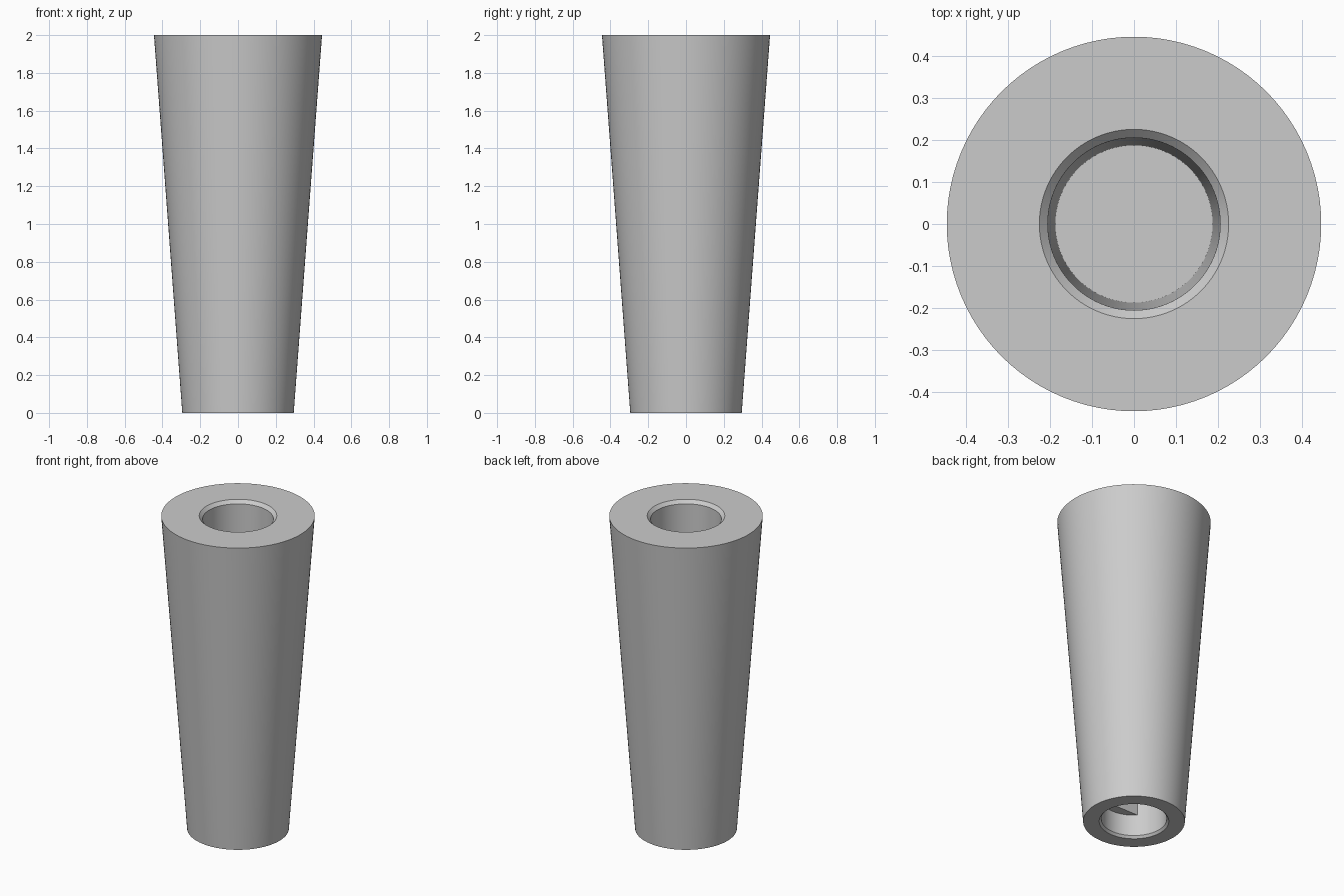
import bpy, bmesh, math

SIDES = 96
FLAT_Y = -0.13      # plane of the flat side in the lower socket

cube = bpy.data.objects.get("Cube")
if cube:
    bpy.data.objects.remove(cube, do_unlink=True)

grey = bpy.data.materials.new("plain grey")
grey.use_nodes = True
colour = (0.6, 0.6, 0.6, 1)
grey.diffuse_color = colour
grey.node_tree.nodes["Principled BSDF"].inputs["Base Color"].default_value = colour


def finish(name, bm):
    bmesh.ops.recalc_face_normals(bm, faces=bm.faces)
    mesh = bpy.data.meshes.new(name)
    bm.to_mesh(mesh)
    bm.free()
    obj = bpy.data.objects.new(name, mesh)
    bpy.context.collection.objects.link(obj)
    mesh.materials.append(grey)
    bpy.ops.object.select_all(action="DESELECT")
    obj.select_set(True)
    bpy.context.view_layer.objects.active = obj
    bpy.ops.object.shade_smooth_by_angle(angle=math.radians(30))
    return obj


def lathe(name, profile):
    """Stack rings of (radius, height) and cap both ends."""
    bm = bmesh.new()
    rings = []
    for r, z in profile:
        rings.append([bm.verts.new((r * math.cos(a), r * math.sin(a), z))
                      for a in (math.tau * i / SIDES for i in range(SIDES))])
    for low, high in zip(rings, rings[1:]):
        for i in range(SIDES):
            j = (i + 1) % SIDES
            bm.faces.new((low[i], low[j], high[j], high[i]))
    bm.faces.new(rings[0])
    bm.faces.new(rings[-1])
    return finish(name, bm)


# Tapered body with a chamfered socket in each end
lathe("tapered_body", [
    (0.187, 0.45), (0.19, 0.015), (0.202, 0),
    (0.295, 0), (0.445, 2),
    (0.225, 2), (0.205, 1.98), (0.187, 0.6),
])

# Raised flat that gives the lower socket its D shape
bm = bmesh.new()
radius = 0.1885
half = math.acos(-FLAT_Y / radius)
steps = 24
arc = [-math.pi / 2 - half + 2 * half * i / steps for i in range(steps + 1)]
base = bm.faces.new([bm.verts.new((radius * math.cos(a), radius * math.sin(a), 0.15))
                     for a in arc])
top = bmesh.ops.extrude_face_region(bm, geom=[base])["geom"]
bmesh.ops.translate(bm, vec=(0, 0, 0.3),
                    verts=[v for v in top if isinstance(v, bmesh.types.BMVert)])
finish("socket_flat", bm)
